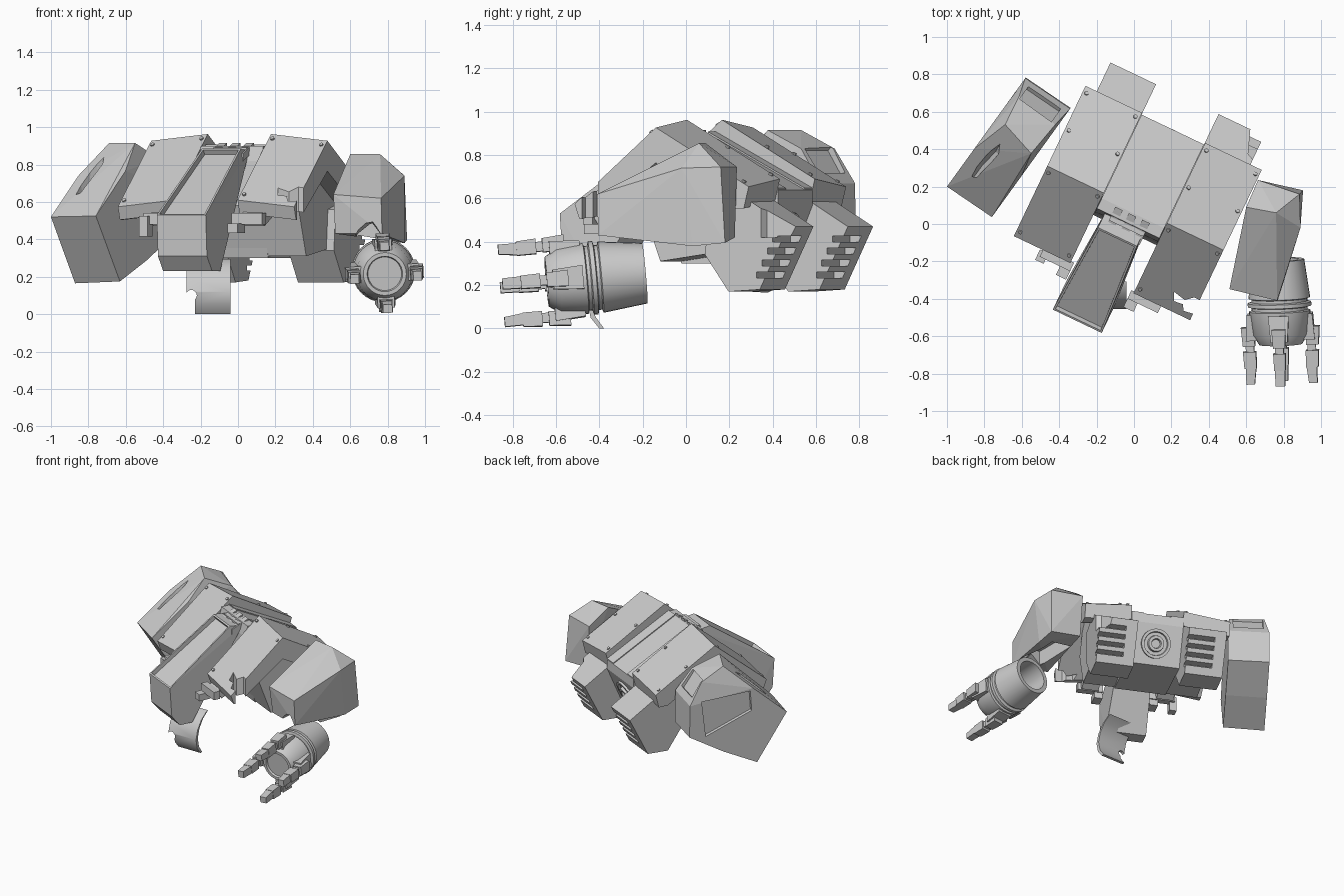
import bpy, bmesh, math
from mathutils import Vector, Matrix

if "Cube" in bpy.data.objects:
    bpy.data.objects.remove(bpy.data.objects["Cube"])

YAW = Matrix.Rotation(math.radians(-25.5), 4, 'Z')   # torso heading
MID = -0.03                                          # torso centre line
I4 = Matrix.Identity(4)


def finish(name, bm, m=I4):
    bmesh.ops.recalc_face_normals(bm, faces=bm.faces)
    bm.transform(m)
    me = bpy.data.meshes.new(name)
    bm.to_mesh(me)
    bm.free()
    ob = bpy.data.objects.new(name, me)
    bpy.context.collection.objects.link(ob)
    return ob


def hull(name, pts, m=YAW):
    bm = bmesh.new()
    for p in pts:
        bm.verts.new(p)
    r = bmesh.ops.convex_hull(bm, input=bm.verts)
    bmesh.ops.delete(bm, geom=list({g for g in r['geom_interior'] if isinstance(g, bmesh.types.BMVert)}), context='VERTS')
    bmesh.ops.dissolve_limit(bm, angle_limit=0.03, verts=bm.verts, edges=bm.edges)
    return finish(name, bm, m)


def box(name, c, s, m=YAW):
    return hull(name, [(c[0] + i * s[0] / 2, c[1] + j * s[1] / 2, c[2] + k * s[2] / 2)
                       for i in (-1, 1) for j in (-1, 1) for k in (-1, 1)], m)


def prism(name, prof, x0, x1, drop=0.0, m=YAW):
    """Side profile (y, z) extruded from x0 to x1, with z lowered at x1."""
    bm = bmesh.new()
    a = [bm.verts.new((x0, y, z)) for y, z in prof]
    b = [bm.verts.new((x1, y, z - drop)) for y, z in prof]
    bm.faces.new(a)
    bm.faces.new(b)
    for i in range(len(prof)):
        j = (i + 1) % len(prof)
        bm.faces.new((a[i], a[j], b[j], b[i]))
    return finish(name, bm, m)


def smooth(ob):
    bpy.context.view_layer.objects.active = ob
    ob.select_set(True)
    bpy.ops.object.shade_smooth_by_angle(angle=0.6)
    ob.select_set(False)
    return ob


def lathe(name, prof, origin, direction, n=32, m=I4):
    bm = bmesh.new()
    vs = [bm.verts.new((r, 0, d)) for d, r in prof]
    es = [bm.edges.new(e) for e in zip(vs, vs[1:])]
    bmesh.ops.spin(bm, geom=vs + es, cent=(0, 0, 0), axis=(0, 0, 1), angle=2 * math.pi, steps=n)
    bmesh.ops.remove_doubles(bm, verts=bm.verts, dist=1e-4)
    q = Vector(direction).to_track_quat('Z', 'Y').to_matrix().to_4x4()
    return smooth(finish(name, bm, m @ Matrix.Translation(origin) @ q))


def cut(ob, cutter):
    mod = ob.modifiers.new('cut', 'BOOLEAN')
    mod.operation, mod.object, mod.solver = 'DIFFERENCE', cutter, 'EXACT'
    bpy.context.view_layer.objects.active = ob
    bpy.ops.object.modifier_apply(modifier=mod.name)
    bpy.data.objects.remove(cutter)


def recess(ob, direction, rim, depth):
    bm = bmesh.new()
    bm.from_mesh(ob.data)
    d = Vector(direction).normalized()
    f = max(bm.faces, key=lambda f: f.normal.dot(d))
    bmesh.ops.inset_region(bm, faces=[f], thickness=rim)
    n = f.normal.copy()
    bmesh.ops.inset_region(bm, faces=[f], thickness=0.002)
    bmesh.ops.translate(bm, verts=f.verts, vec=-n * depth)
    bm.to_mesh(ob.data)
    bm.free()


# torso core, set back between the vent boxes
prism('torso_core', [(-.01, .90), (.05, .90), (.545, .64), (.545, .57), (.43, .30),
                     (.3, .3), (.05, .30), (-.04, .6), (-.03, .82)], -.215, .155)
prism('torso_inner_frame', [(.06, .80), (.46, .6), (.40, .36), (.05, .31), (-.05, .58)], -.44, .38)
for k in (-1, 1):
    prism('spine_rail', [(.05, .908), (.545, .648), (.54, .62), (.05, .88)], MID + k * .1, MID + k * .185)

# paired armour panels, frame rails and rear vent boxes
panels = {}
for k, side in ((-1, 'left'), (1, 'right')):
    X = lambda v: MID + k * v
    panels[side] = prism(side + '_chest_panel', [(.555, .69), (.08, .963), (-.335, .61), (-.31, .54), (-.27, .54),
                         (.08, .80), (.46, .59), (.53, .59)], X(.187), X(.522), .036)
    for d, v in ((.21, .0), (.5, .033)):
        for y, z in ((.05, .938), (-.3, .64), (.52, .71), (.3, .837)):
            if k * d > .4 and y < -.2:
                continue
            nrm = (0, .5, .87) if y > .06 else (0, -.65, .76)
            lathe('panel_rivet', [(-.01, .011), (.007, .011), (.009, 0)], (X(d), y, z - v), nrm, 8, YAW)
    box(side + '_frame_bar', (X(.26), -.35, .51), (.18, .05, .06))
    box(side + '_frame_prong', (X(.20), -.38, .46), (.06, .09, .05))
    if k < 0:
        box(side + '_frame_hook', (X(.34), -.37, .47), (.05, .06, .11))
    prism(side + '_frame_arm', [(-.34, .53), (.0, .72), (.0, .62), (-.3, .47)], X(.21), X(.33))
    vent = prism(side + '_vent_box', [(.5, .605), (.725, .47), (.58, .18), (.42, .17), (.3, .34), (.32, .56)],
                 X(.185), X(.455))
    xr = max(X(.185), X(.455))
    for i in range(4):
        t = .2 + i * .19
        cut(vent, box('slot_cutter', (xr - .07, .725 - .145 * t, .47 - .29 * t), (.24, .1, .028)))
    if k > 0:
        # chipped outer corner
        cut(vent, hull('chip_cutter', [(x, y, z) for z in (.42, .6) for x, y in
                                       ((.33, .76), (.37, .69), (.39, .60), (.46, .57), (.48, .76))]))

# torn corner of the right panel
tear = [(.60, -.22), (.46, -.215), (.42, -.25), (.35, -.235), (.37, -.28), (.42, -.275), (.44, -.305), (.60, -.28)]
bm = bmesh.new()
f = bm.faces.new([bm.verts.new((x, y, .3)) for x, y in tear])
g = bmesh.ops.extrude_face_region(bm, geom=[f])['geom']
bmesh.ops.translate(bm, verts=[v for v in g if isinstance(v, bmesh.types.BMVert)], vec=(0, 0, .8))
cut(panels['right'], finish('tear_cutter', bm, YAW))

# centre hatch and its hinge
HP = [(-.6, .53), (-.10, .885), (.0, .87), (-.42, .23), (-.52, .23), (-.585, .31)]
hatch = hull('centre_hatch', [(-.05 + s * (.145 if y < -.2 else .115), y, z) for y, z in HP for s in (-1, 1)])
recess(hatch, YAW @ Vector((0, -.57, .82)), .016, .03)
for i in (-1, 0, 1):
    prism('hinge_clip', [(.04, .915), (-.09, .86), (-.09, .82), (.04, .87)], MID + i * .08 - .02, MID + i * .08 + .025)
box('hinge_bar', (MID, -.02, .87), (.2, .04, .04))

# waist joint on the underside
lathe('waist_ring', [(-.03, .105), (.015, .105), (.015, .085), (-.005, .08), (-.005, .06), (.025, .055),
                     (.025, .035), (0, .03), (0, 0)], (MID, .49, .44), (0, .92, -.40), 32, YAW)

# bent plate hanging below the hatch
outer = [(-.33, .29), (-.39, .25), (-.435, .19), (-.455, .12), (-.44, .05), (-.40, .0)]
inner = [(y + .022, z + .004 * (z > .02)) for y, z in reversed(outer)]
plate = prism('hanging_plate', outer + inner, -.275, -.04, 0, I4)
cut(plate, box('notch_cutter', (-.28, -.44, .04), (.1, .2, .12), I4))
cut(plate, lathe('hole_cutter', [(-.2, 0), (-.2, .03), (.2, .03), (.2, 0)], (-.25, -.45, .1), (0, 1, 0), 12))
smooth(plate)


# left shoulder armour: t runs along its length, s across it
def sh(t, s, z):
    return (-1 + .585 * t + .24 * s, .2 + .81 * t - .163 * s, z)


left = hull('left_shoulder', [sh(*p) for p in (
    (0, 0, .52), (0, 1, .525), (.22, 0, .165), (.22, 1, .175), (.25, 0, .74), (.27, 1, .765),
    (.45, .2, .915), (.40, .9, .915), (.716, 0, .67), (.716, 1, .67), (.62, .1, .83), (.60, .95, .83),
    (.72, 0, .43), (.72, 1, .43), (.47, 1, .29), (.47, 0, .285))], I4)
cut(left, hull('damage_cutter', [sh(*p) for p in (
    (.10, .3, .56), (.16, .18, .8), (.3, .22, .9), (.38, .32, .95), (.3, .5, .95), (.18, .42, .8),
    (.2, .3, .55), (.3, .35, .68))], I4))
cut(left, hull('window_cutter', [sh(t, s, z) for s in (-.2, .09) for t, z in
                                 ((.27, .72), (.26, .57), (.60, .42), (.63, .69))], I4))
cut(left, hull('rear_slot_cutter', [sh(t, s, z) for s in (.14, .86) for t, z in
                                    ((.62, .85), (.70, .73), (.67, .70), (.59, .82))], I4))

# right shoulder armour
right = hull('right_shoulder', [
    (.60, .09, .855), (.76, .06, .855), (.51, -.348, .64), (.765, -.41, .62), (.663, .235, .745),
    (.885, .16, .745), (.89, -.02, .74), (.52, -.32, .43), (.77, -.405, .43), (.68, .225, .42),
    (.904, .18, .395), (.89, .03, .38)], I4)
cut(right, hull('damage_cutter', [(.62, -.5, .40), (.66, -.5, .49), (.72, -.5, .50), (.78, -.5, .4),
                                  (.62, -.2, .40), (.72, -.2, .48), (.78, -.2, .4)], I4))
cut(right, box('arm_opening_cutter', (.72, -.1, .38), (.17, .34, .3), I4))

# forearm: hollow sleeve, ribs and palm
O, D = Vector((.77, -.19, .255)), Vector((.015, -.45, -.04)).normalized()
lathe('forearm', [(.2, 0), (.2, .115), (0, .11), (0, .14), (.205, .165), (.21, .15), (.225, .15), (.23, .17),
                  (.25, .17), (.255, .15), (.27, .15), (.275, .165), (.40, .15), (.455, .115), (.455, .095),
                  (.44, .09), (.44, 0)], O, D, 32)

# four fingers around the palm
FR = Matrix.Translation(O) @ D.to_track_quat('Z', 'Y').to_matrix().to_4x4()


def block(name, d0, r0, w0, h0, d1, r1, w1, h1, m):
    hull(name, [(s * w / 2, r + q * h / 2, d) for d, r, w, h in ((d0, r0, w0, h0), (d1, r1, w1, h1))
                for s in (-1, 1) for q in (-1, 1)], m)


for i in range(4):
    m = FR @ Matrix.Rotation(math.radians(3 + 90 * i), 4, 'Z')
    block('knuckle_mount', .29, .15, .11, .05, .43, .155, .09, .06, m)
    block('finger_base', .36, .175, .075, .07, .46, .17, .065, .065, m)
    block('finger_joint', .45, .165, .045, .045, .51, .165, .045, .045, m)
    block('finger_tip', .49, .168, .065, .07, .58, .165, .06, .065, m)
    block('finger_claw', .575, .162, .055, .055, .665, .168, .05, .045, m)
